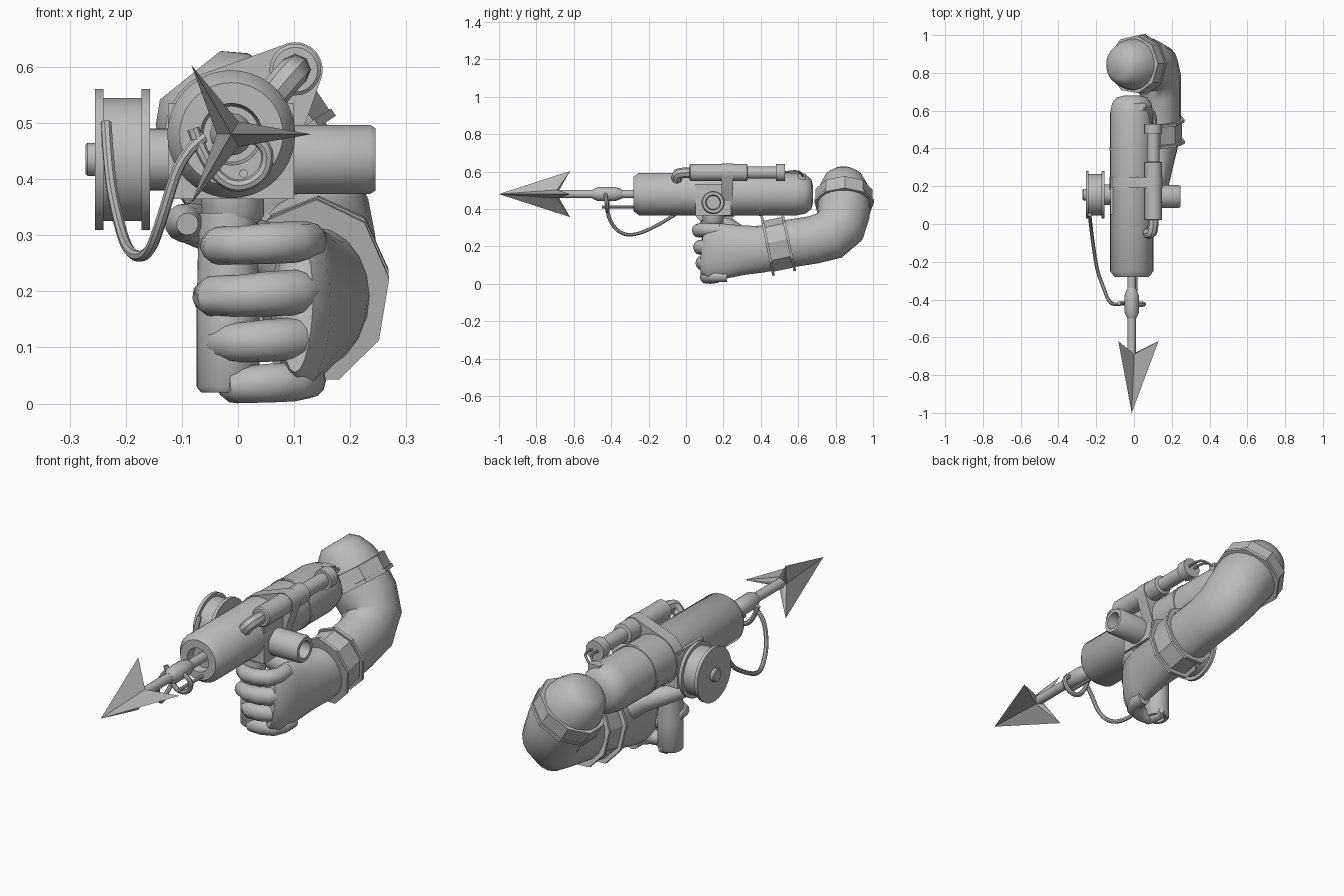
import bpy, bmesh
from math import cos, sin, pi
from mathutils import Vector, Quaternion

cube = bpy.data.objects.get("Cube")
if cube:
    bpy.data.objects.remove(cube)

grey = bpy.data.materials.new("plain_grey")
grey.use_nodes = True
grey.diffuse_color = (0.5, 0.5, 0.5, 1)
grey.node_tree.nodes["Principled BSDF"].inputs["Base Color"].default_value = (0.5, 0.5, 0.5, 1)

X, Y, Z = Vector((1, 0, 0)), Vector((0, 1, 0)), Vector((0, 0, 1))


def finish(name, bm, angle=40):
    bmesh.ops.recalc_face_normals(bm, faces=bm.faces)
    mesh = bpy.data.meshes.new(name)
    bm.to_mesh(mesh)
    bm.free()
    ob = bpy.data.objects.new(name, mesh)
    bpy.context.collection.objects.link(ob)
    mesh.materials.append(grey)
    bpy.ops.object.select_all(action='DESELECT')
    ob.select_set(True)
    bpy.context.view_layer.objects.active = ob
    bpy.ops.object.shade_smooth_by_angle(angle=angle * pi / 180)
    return ob


def skin(name, rings, angle=40):
    """Bridge equal rings of points and cap both ends."""
    bm = bmesh.new()
    loops = [[bm.verts.new(p) for p in ring] for ring in rings]
    n = len(loops[0])
    for a, b in zip(loops, loops[1:]):
        for i in range(n):
            j = (i + 1) % n
            bm.faces.new((a[i], a[j], b[j], b[i]))
    bm.faces.new(loops[0])
    bm.faces.new(loops[-1])
    return finish(name, bm, angle)


def lathe(name, origin, axis, profile, n=32):
    """Turn (distance along axis, radius) pairs around an axis."""
    o = Vector(origin)
    u = axis.orthogonal().normalized()
    v = axis.cross(u)
    return skin(name, [[o + axis * h + (u * cos(2 * pi * i / n) + v * sin(2 * pi * i / n)) * r
                        for i in range(n)] for h, r in profile])


def loft(name, path, n=14, angle=50):
    """Sweep an ellipse along (x, y, z, side radius, upright radius) stations."""
    pts = [Vector(p[:3]) for p in path]
    rings, old = [], None
    for k, p in enumerate(path):
        t = (pts[min(k + 1, len(pts) - 1)] - pts[max(k - 1, 0)]).normalized()
        if old is None:
            v = (Z - t * Z.dot(t)).normalized()
            u = v.cross(t)
        else:
            q = old.rotation_difference(t)
            u, v = q @ u, q @ v
        old = t
        rings.append([pts[k] + u * cos(2 * pi * i / n) * p[3] + v * sin(2 * pi * i / n) * p[4]
                      for i in range(n)])
    return skin(name, rings, angle)


def tube(name, points, radius):
    """Round wire along a smooth curve, turned into a mesh."""
    cu = bpy.data.curves.new(name, 'CURVE')
    cu.dimensions = '3D'
    cu.bevel_depth = radius
    cu.bevel_resolution = 2
    cu.resolution_u = 5
    cu.use_fill_caps = True
    sp = cu.splines.new('NURBS')
    sp.points.add(len(points) - 1)
    for q, p in zip(sp.points, points):
        q.co = (*p, 1)
    sp.order_u = 3
    sp.use_endpoint_u = True
    tmp = bpy.data.objects.new(name + "_path", cu)
    bpy.context.collection.objects.link(tmp)
    bpy.context.view_layer.update()
    bm = bmesh.new()
    bm.from_mesh(tmp.to_mesh())
    tmp.to_mesh_clear()
    bpy.data.objects.remove(tmp)
    return finish(name, bm)


def box(name, lo, hi):
    bm = bmesh.new()
    bmesh.ops.create_cube(bm, size=1)
    for v in bm.verts:
        v.co = [a + (c + 0.5) * (b - a) for a, b, c in zip(lo, hi, v.co)]
    return finish(name, bm)


# Barrel with recessed muzzle and rounded rear
AX, AZ = -0.012, 0.48
axis_at = (AX, 0, AZ)
lathe("barrel", axis_at, Y, [(-0.24, 0.02), (-0.24, 0.05), (-0.28, 0.055), (-0.28, 0.092), (-0.25, 0.114),
                             (0.59, 0.114), (0.64, 0.104), (0.67, 0.08), (0.68, 0.04)], 40)
lathe("barrel_ring", axis_at, Y, [(0.39, 0.11), (0.39, 0.117), (0.405, 0.117), (0.405, 0.11)], 40)

# Harpoon: shaft, collar and three-bladed barbed head
lathe("harpoon_shaft", axis_at, Y, [(-0.72, 0.022), (-0.2, 0.022)], 16)
lathe("harpoon_collar", axis_at, Y, [(-0.5, 0.023), (-0.47, 0.038), (-0.38, 0.038), (-0.35, 0.028), (-0.34, 0.022)], 16)
bm = bmesh.new()
tip = bm.verts.new((AX, -1, AZ))
root = bm.verts.new((AX, -0.69, AZ))
star = []
for i in range(6):
    r, y = ((0.142, -0.62), (0.026, -0.69))[i % 2]
    star.append(bm.verts.new((AX + r * cos(i * pi / 3), y, AZ + r * sin(i * pi / 3))))
for i in range(6):
    bm.faces.new((tip, star[i], star[i - 1]))
    bm.faces.new((root, star[i - 1], star[i]))
finish("harpoon_head", bm, 15)

# Line, its hook and the small guide rod
tube("line_hook", [(-0.08, -0.42, 0.49), (-0.06, -0.42, 0.43), (-0.01, -0.42, 0.38),
                   (0.05, -0.42, 0.405), (0.055, -0.43, 0.47), (0.0, -0.43, 0.485)], 0.011)
tube("line", [(-0.06, -0.42, 0.475), (-0.1, -0.43, 0.45), (-0.135, -0.41, 0.33), (-0.16, -0.34, 0.26),
              (-0.195, -0.25, 0.265), (-0.215, -0.12, 0.33), (-0.23, 0.0, 0.41), (-0.235, 0.05, 0.5)], 0.01)
lathe("guide_rod", (0.01, 0, 0.41), Y, [(-0.45, 0.008), (-0.25, 0.008)], 8)

# Cross block, side stub and line spool
MY, MZ = 0.145, 0.435
box("cross_block", (-0.125, 0.05, 0.365), (0.1, 0.24, 0.535))
lathe("side_stub", (0, MY, MZ), X, [(0.09, 0.062), (0.235, 0.062), (0.245, 0.056), (0.245, 0.04),
                                    (0.18, 0.036), (0.18, 0.005)], 28)
lathe("spool", (0, 0.155, MZ), X, [(-0.255, 0.03), (-0.255, 0.126), (-0.24, 0.126), (-0.24, 0.11), (-0.172, 0.11),
                                   (-0.172, 0.126), (-0.157, 0.126), (-0.157, 0.03)], 36)
lathe("spool_hub", (0, 0.155, MZ), X, [(-0.272, 0.026), (-0.268, 0.03), (-0.25, 0.03)], 20)
lathe("spool_axle", (0, 0.155, MZ), X, [(-0.16, 0.055), (-0.11, 0.055)], 24)

# Gas cylinder on the upper left with elbow pipe, hoses and strap
GX, GZ = 0.102, 0.595
lathe("gas_cylinder", (GX, 0, GZ), Y, [(0.02, 0.04), (0.025, 0.046), (0.325, 0.046), (0.33, 0.033), (0.48, 0.033),
                                       (0.48, 0.046), (0.53, 0.046), (0.53, 0.02)], 24)
tube("elbow_pipe", [(GX, 0.04, GZ), (GX, -0.03, GZ), (GX - 0.015, -0.055, GZ - 0.015), (0.05, -0.045, 0.535)], 0.028)
for i, side in enumerate((-0.015, 0.015)):
    tube(f"hose_{i + 1}", [(GX + side, 0.52, GZ), (GX + side, 0.58, GZ + 0.01),
                           (0.07 + side, 0.62, 0.595), (0.03, 0.62 + side, 0.56)], 0.006)
box("hose_fitting", (0.0, 0.6, 0.55), (0.06, 0.64, 0.59))
bm = bmesh.new()
for y in (0.19, 0.25):
    for cx, cz, r in ((AX, AZ, 0.119), (GX, GZ, 0.049)):
        for i in range(28):
            bm.verts.new((cx + r * cos(i * pi / 14), y, cz + r * sin(i * pi / 14)))
hull = bmesh.ops.convex_hull(bm, input=bm.verts)
bmesh.ops.delete(bm, geom=[v for v in hull["geom_interior"] if isinstance(v, bmesh.types.BMVert)], context='VERTS')
finish("strap", bm, 30)

# Pistol grip with hollow foot
lathe("grip_collar", (-0.01, 0.145, 0), Z, [(0.32, 0.045), (0.335, 0.056), (0.38, 0.056)], 24)
lathe("grip", (-0.018, 0.14, 0), Z, [(0.06, 0.01), (0.06, 0.03), (0.02, 0.034), (0.02, 0.048), (0.03, 0.056),
                                     (0.15, 0.056), (0.34, 0.052)], 24)

# Hand, forearm, bent elbow and upper arm in one sweep
loft("arm", [(0.105, 0.09, 0.175, 0.03, 0.12), (0.115, 0.12, 0.172, 0.05, 0.148), (0.12, 0.2, 0.175, 0.062, 0.148),
             (0.13, 0.3, 0.18, 0.075, 0.133), (0.135, 0.4, 0.185, 0.095, 0.125), (0.14, 0.55, 0.215, 0.108, 0.128),
             (0.14, 0.68, 0.235, 0.108, 0.128), (0.135, 0.77, 0.26, 0.115, 0.135), (0.115, 0.825, 0.31, 0.128, 0.14),
             (0.075, 0.843, 0.38, 0.137, 0.142), (0.01, 0.845, 0.465, 0.14, 0.14), (-0.03, 0.843, 0.515, 0.13, 0.13),
             (-0.065, 0.842, 0.56, 0.105, 0.105), (-0.085, 0.842, 0.585, 0.07, 0.07)], 20)

# Four curled fingers: height, left end shift, front shift
for name, z, dx, dy, r in (("index", 0.285, 0.01, -0.01, 0.034), ("middle", 0.195, 0.0, 0.0, 0.037),
                           ("ring", 0.112, 0.02, 0.01, 0.035), ("little", 0.036, 0.04, 0.03, 0.032)):
    y = 0.08 + dy
    loft(name + "_finger", [(0.125, y + 0.11, z + 0.005, r, r), (0.125, y + 0.05, z + 0.005, r, r),
                            (0.1, y + 0.01, z + 0.003, r * 1.05, r * 1.1), (0.05, y - 0.005, z, r, r * 1.08),
                            (0.0, y - 0.002, z - 0.003, r, r), (-0.045 + dx, y + 0.02, z - 0.004, r * 0.95, r),
                            (-0.052 + dx, y + 0.06, z - 0.004, r * 0.8, r * 0.85),
                            (-0.04 + dx, y + 0.085, z - 0.004, r * 0.4, r * 0.4)], 12)
loft("thumb", [(0.1, 0.29, 0.24, 0.06, 0.06), (0.03, 0.26, 0.28, 0.05, 0.05), (-0.045, 0.23, 0.31, 0.042, 0.042),
               (-0.09, 0.18, 0.322, 0.036, 0.036), (-0.098, 0.12, 0.322, 0.033, 0.034),
               (-0.09, 0.08, 0.32, 0.02, 0.02)], 12)


# Faceted glove cuff between two tilted rims, and the shoulder band
def band(name, centre, normal, rx, rz, width, sides=9):
    c, t = Vector(centre), Vector(normal).normalized()
    shape = ((-0.5, 0.85), (-0.5, 1), (0.5, 1), (0.5, 0.85))
    loft_rings = []
    v = (Z - t * Z.dot(t)).normalized()
    u = v.cross(t)
    for h, s in shape:
        loft_rings.append([c + t * h * width + u * cos(2 * pi * i / sides + 0.2) * rx * s
                           + v * sin(2 * pi * i / sides + 0.2) * rz * s for i in range(sides)])
    return skin(name, loft_rings, 25)


band("cuff_front_rim", (0.137, 0.437, 0.2), (0, 1, 0.2), 0.134, 0.168, 0.014)
band("cuff_rear_rim", (0.14, 0.55, 0.215), (0, 1, 0.22), 0.13, 0.158, 0.014)
band("cuff_sleeve", (0.138, 0.493, 0.208), (0, 1, 0.21), 0.118, 0.142, 0.11)
band("shoulder_band", (0.015, 0.845, 0.46), (-0.55, 0, 0.83), 0.155, 0.158, 0.07)
band("shoulder_rim", (0.035, 0.845, 0.43), (-0.55, 0, 0.83), 0.162, 0.162, 0.016)
